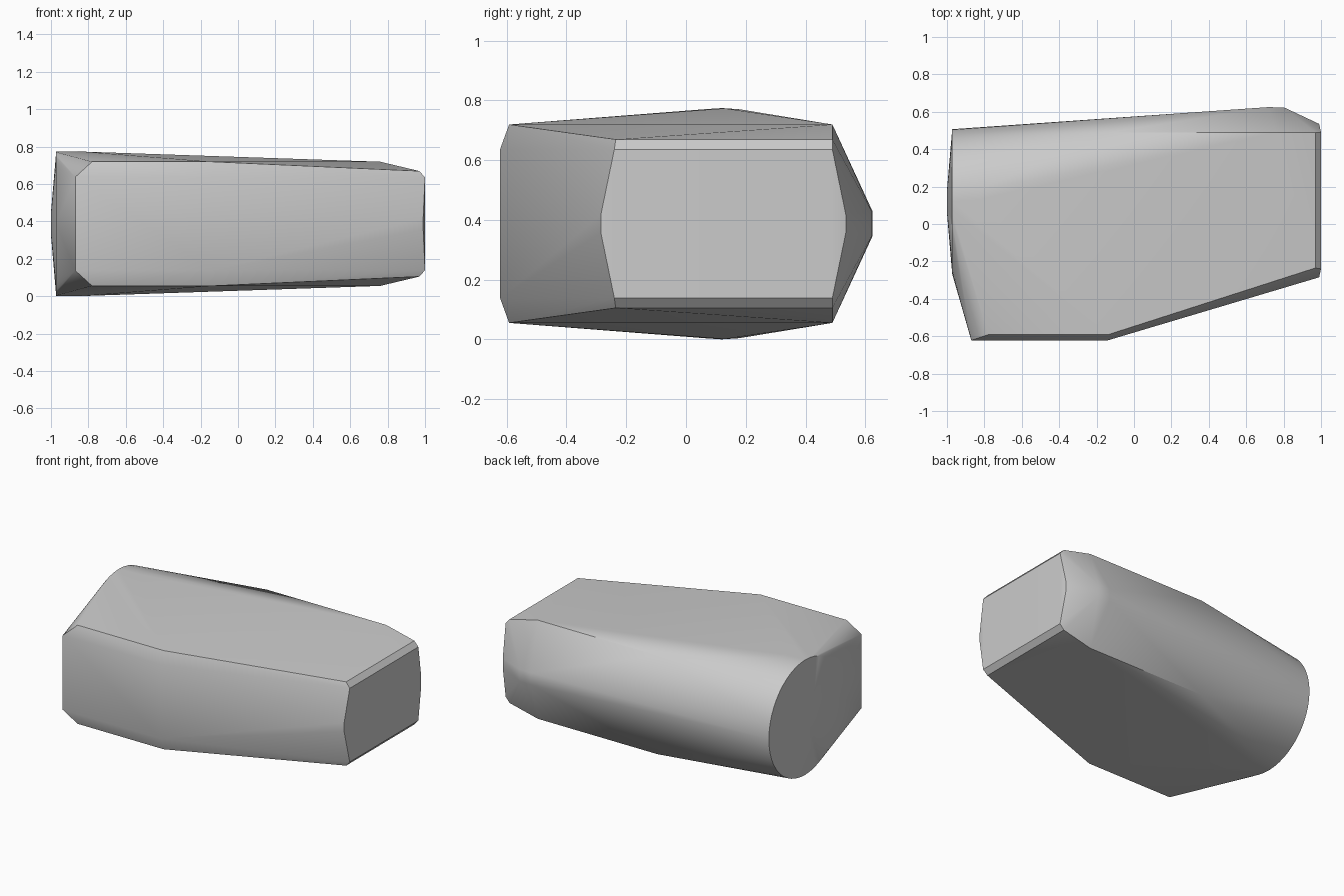
import bpy
import bmesh
import math

cube = bpy.data.objects.get("Cube")
if cube:
    bpy.data.objects.remove(cube, do_unlink=True)

MID = 0.387  # height of the horizontal symmetry plane


def ring(x, y, radius, count):
    """Circle of points facing along x."""
    steps = [2 * math.pi * i / count for i in range(count)]
    return [(x, y + radius * math.cos(a), MID + radius * math.sin(a)) for a in steps]


def mirrored(points):
    """Points given by height above the middle, repeated below it."""
    return [(x, y, MID + s * h) for x, y, h in points for s in (1, -1)]


# Round end with a shallow domed cap
points = ring(-0.972, 0.12, 0.387, 48) + ring(-0.83, 0.13, 0.386, 48)
points += ring(-1.0, 0.12, 0.06, 12)

# Front wall and its chamfers
points += mirrored([(-0.87, -0.622, 0.25), (-0.14, -0.622, 0.25),
                    (-0.78, -0.592, 0.332), (-0.14, -0.592, 0.332)])

# Flat end and its chamfers
points += mirrored([(0.97, -0.235, 0.282), (1.0, -0.24, 0.248),
                    (0.97, 0.49, 0.282), (1.0, 0.49, 0.248),
                    (0.99, -0.285, 0.03), (0.99, 0.535, 0.03)])

# Upper and lower rear edges, and the rear corner
points += mirrored([(0.76, 0.49, 0.332), (-0.13, 0.49, 0.332),
                    (0.805, 0.622, 0.04), (0.72, 0.625, 0.04)])

# Solid body wrapped around the points
bm = bmesh.new()
for p in points:
    bm.verts.new(p)
hull = bmesh.ops.convex_hull(bm, input=bm.verts[:])
loose = [v for v in bm.verts if not v.link_faces]
bmesh.ops.delete(bm, geom=loose, context='VERTS')
bmesh.ops.dissolve_limit(bm, angle_limit=math.radians(0.5),
                         verts=bm.verts[:], edges=bm.edges[:])
bmesh.ops.recalc_face_normals(bm, faces=bm.faces[:])
mesh = bpy.data.meshes.new("body")
bm.to_mesh(mesh)
bm.free()

body = bpy.data.objects.new("body", mesh)
bpy.context.collection.objects.link(body)

# Plain grey surface
grey = bpy.data.materials.new("light_grey")
grey.use_nodes = True
colour = (0.6, 0.6, 0.6, 1.0)
grey.diffuse_color = colour
grey.node_tree.nodes["Principled BSDF"].inputs["Base Color"].default_value = colour
mesh.materials.append(grey)

# Smooth curves, sharp corners
bpy.context.view_layer.objects.active = body
body.select_set(True)
bpy.ops.object.shade_smooth_by_angle(angle=math.radians(30))
